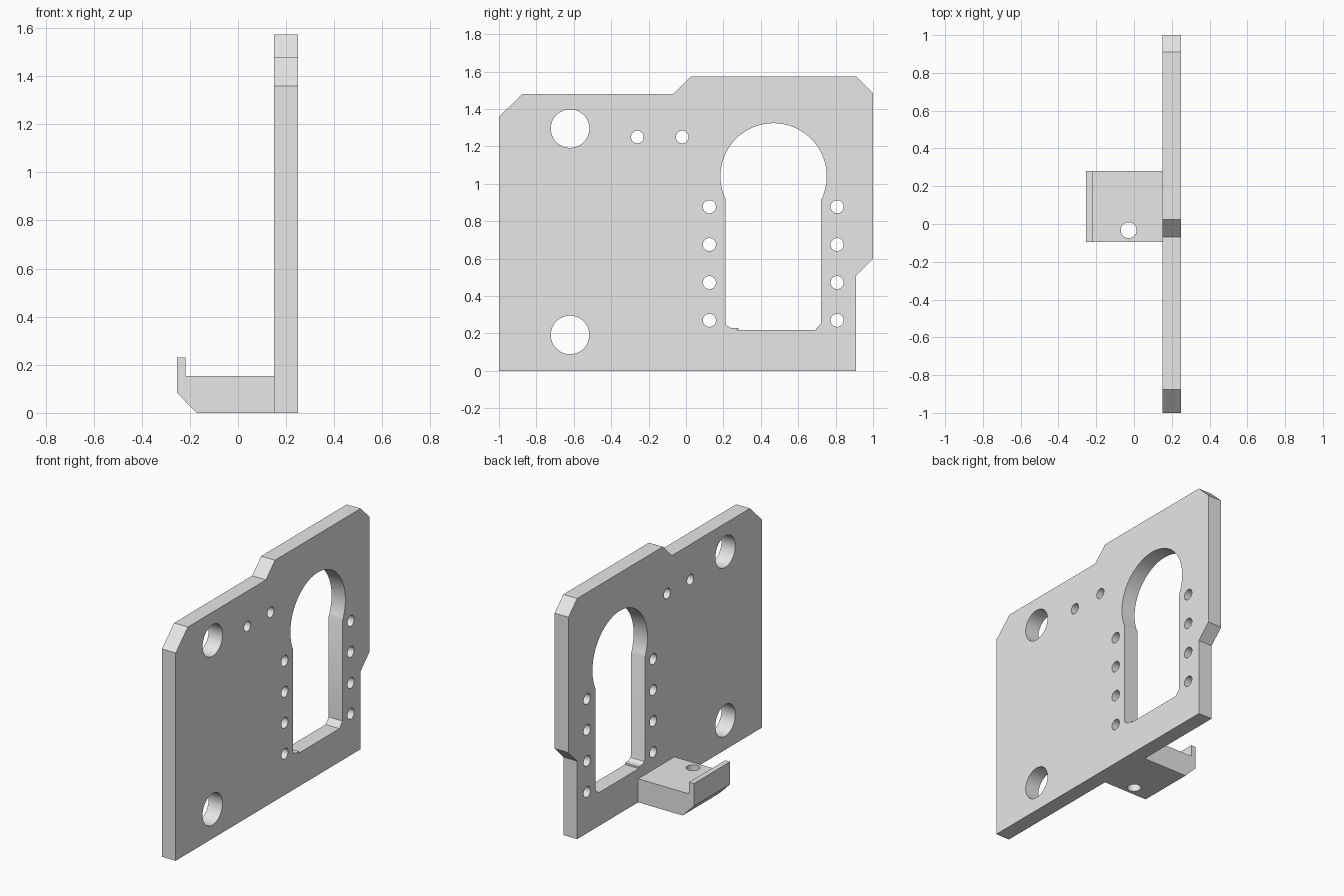
import bpy, bmesh, math
from mathutils import Vector

cube = bpy.data.objects.get("Cube")
if cube:
    bpy.data.objects.remove(cube, do_unlink=True)

grey = bpy.data.materials.new("light grey")
grey.use_nodes = True
grey.diffuse_color = (0.8, 0.8, 0.8, 1)
grey.node_tree.nodes["Principled BSDF"].inputs["Base Color"].default_value = (0.8, 0.8, 0.8, 1)


def arc(cu, cv, r, start=0.0, end=2 * math.pi, n=48, closed=True):
    """Points on a circle or arc; a closed circle leaves out the repeated end."""
    count = n if closed else n + 1
    return [(cu + r * math.cos(start + (end - start) * i / n),
             cv + r * math.sin(start + (end - start) * i / n)) for i in range(count)]


def extrude_loops(name, loops, place, depth):
    """Fill an outline with holes, then extrude it into a solid."""
    bm = bmesh.new()
    edges = []
    for loop in loops:
        vs = [bm.verts.new(place(u, v)) for u, v in loop]
        edges += [bm.edges.new((vs[i], vs[(i + 1) % len(vs)])) for i in range(len(vs))]
    bmesh.ops.triangle_fill(bm, edges=edges, use_beauty=True, use_dissolve=False)
    res = bmesh.ops.extrude_face_region(bm, geom=bm.faces[:])
    moved = [g for g in res["geom"] if isinstance(g, bmesh.types.BMVert)]
    bmesh.ops.translate(bm, verts=moved, vec=Vector(depth))
    bmesh.ops.recalc_face_normals(bm, faces=bm.faces[:])
    me = bpy.data.meshes.new(name)
    bm.to_mesh(me)
    bm.free()
    me.materials.append(grey)
    ob = bpy.data.objects.new(name, me)
    bpy.context.collection.objects.link(ob)
    return ob


def activate(ob):
    bpy.ops.object.select_all(action='DESELECT')
    ob.select_set(True)
    bpy.context.view_layer.objects.active = ob


# Upright plate: outline in (y, z)
outline = [(-1, 0), (0.91, 0), (0.91, 0.51), (1, 0.6), (1, 1.485), (0.91, 1.573),
           (0.025, 1.573), (-0.068, 1.48), (-0.875, 1.48), (-1, 1.358)]

# Keyhole window: round head on a straight slot with cut lower corners
cy, cz, r = 0.468, 1.04, 0.284
left, right = 0.21, 0.723
a0 = -math.acos((right - cy) / r)
a1 = math.pi + math.acos((cy - left) / r)
keyhole = arc(cy, cz, r, a0, a1, 56, False)
keyhole += [(left, 0.26), (0.216, 0.243), (0.24, 0.229), (0.274, 0.229), (0.274, 0.218),
            (0.69, 0.218), (right, 0.255)]

# Two large mounting holes, two upper screw holes, two columns of screw holes
holes = [arc(-0.62, z, 0.103) for z in (0.192, 1.295)]
holes += [arc(y, 1.25, 0.034, n=28) for y in (-0.26, -0.02)]
holes += [arc(y, z, 0.035, n=28) for y in (0.125, 0.808) for z in (0.27, 0.472, 0.675, 0.877)]

plate = extrude_loops("upright_plate", [outline, keyhole] + holes,
                      lambda y, z: (0.15, y, z), (0.1, 0, 0))

# Foot bracket with raised lip: profile in (x, z), extruded along y
profile = [(0.15, 0), (-0.172, 0), (-0.253, 0.083), (-0.253, 0.23),
           (-0.218, 0.23), (-0.218, 0.154), (0.15, 0.154)]
bracket = extrude_loops("foot_bracket", [profile],
                        lambda x, z: (x, -0.095, z), (0, 0.375, 0))

# Vertical screw hole through the bracket
cutter = extrude_loops("hole_cutter", [arc(-0.028, -0.033, 0.042, n=32)],
                       lambda x, y: (x, y, -0.1), (0, 0, 0.4))
cutter.hide_render = True
cut = bracket.modifiers.new("screw_hole", 'BOOLEAN')
cut.operation = 'DIFFERENCE'
cut.solver = 'EXACT'
cut.object = cutter
activate(bracket)
bpy.ops.object.modifier_apply(modifier=cut.name)
bpy.data.objects.remove(cutter, do_unlink=True)

for ob in (plate, bracket):
    activate(ob)
    bpy.ops.object.shade_smooth_by_angle(angle=math.radians(25))
